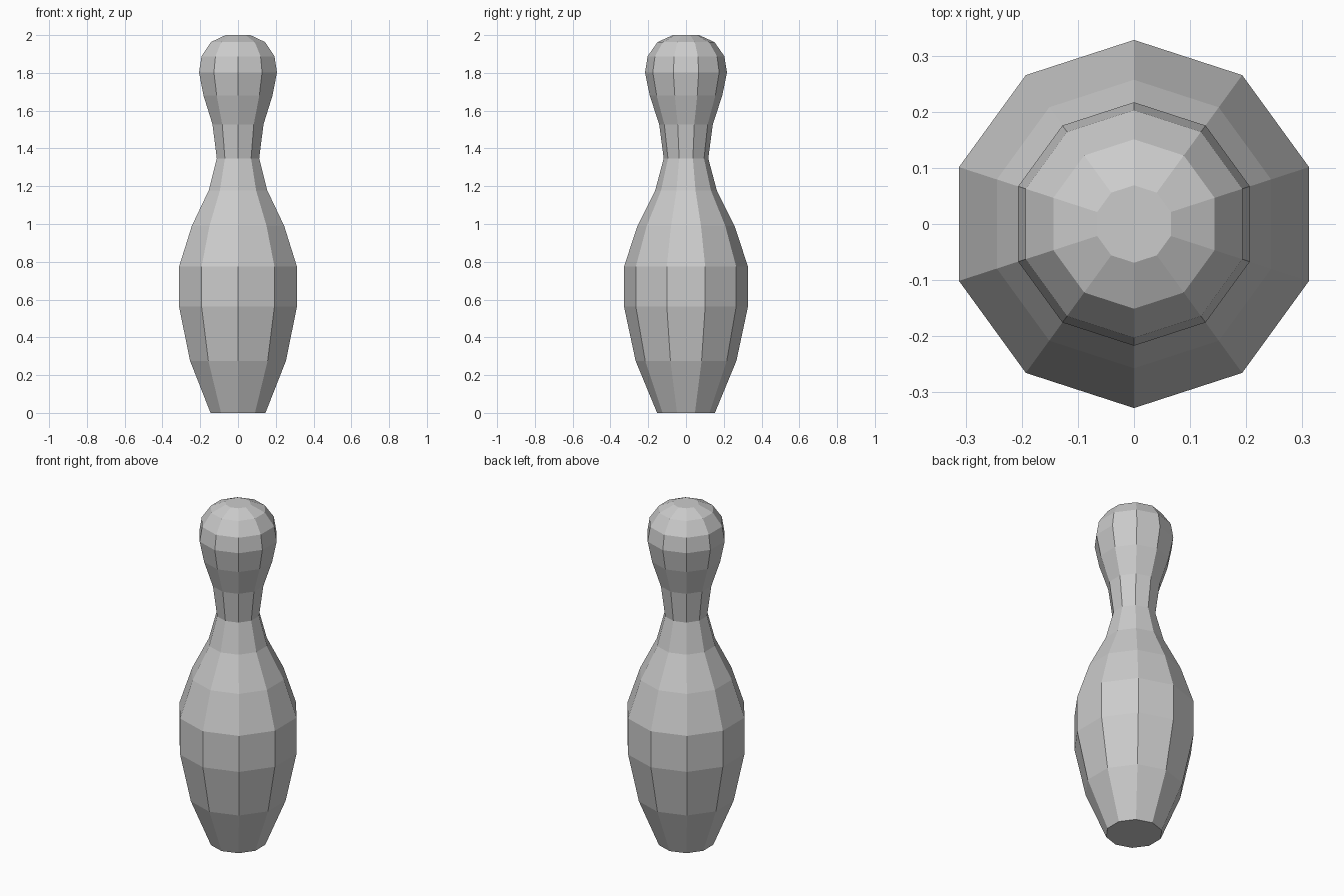
import bpy, bmesh
from math import cos, sin, pi

if "Cube" in bpy.data.objects:
    bpy.data.objects.remove(bpy.data.objects["Cube"])

SIDES = 10

# Profile from base to crown: (corner radius, height)
PROFILE = [
    (0.153, 0.0), (0.267, 0.276), (0.328, 0.562), (0.328, 0.775),
    (0.257, 0.99), (0.163, 1.178), (0.118, 1.347), (0.142, 1.528),
    (0.192, 1.68), (0.217, 1.803), (0.203, 1.888), (0.151, 1.963),
    (0.069, 2.0),
]


def lathe(name, profile, sides):
    """Turn a profile into a closed, flat-faced solid."""
    bm = bmesh.new()
    rings = []
    for r, z in profile:
        angles = [pi / 2 + 2 * pi * i / sides for i in range(sides)]
        rings.append([bm.verts.new((r * cos(a), r * sin(a), z)) for a in angles])
    for low, high in zip(rings, rings[1:]):
        for i in range(sides):
            j = (i + 1) % sides
            bm.faces.new((low[i], low[j], high[j], high[i]))
    # Flat base and crown
    bm.faces.new(rings[0][::-1])
    bm.faces.new(rings[-1])
    mesh = bpy.data.meshes.new(name)
    bm.to_mesh(mesh)
    bm.free()
    obj = bpy.data.objects.new(name, mesh)
    bpy.context.collection.objects.link(obj)
    return obj


# Bowling pin with a corner facing front and back
lathe("bowling_pin", PROFILE, SIDES)
